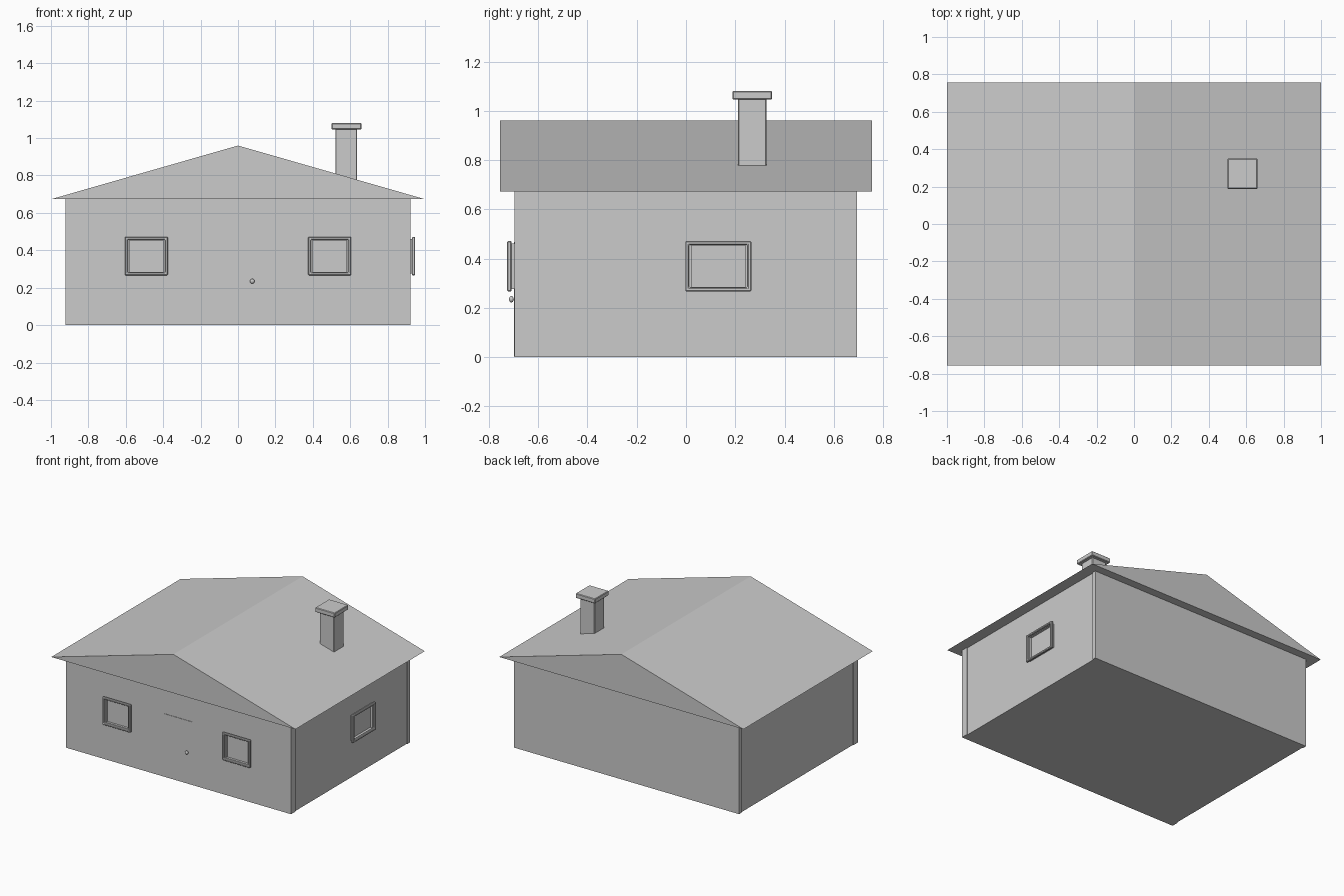
import bpy, bmesh
from math import pi
from mathutils import Matrix

if "Cube" in bpy.data.objects:
    bpy.data.objects.remove(bpy.data.objects["Cube"])


def finish(name, bm, bevel=0.0):
    bmesh.ops.recalc_face_normals(bm, faces=bm.faces)
    me = bpy.data.meshes.new(name)
    bm.to_mesh(me)
    bm.free()
    ob = bpy.data.objects.new(name, me)
    bpy.context.collection.objects.link(ob)
    if bevel:
        mod = ob.modifiers.new("bevel", 'BEVEL')
        mod.width, mod.segments = bevel, 1
    return ob


def box(name, x0, x1, y0, y1, z0, z1, bevel=0.0):
    bm = bmesh.new()
    bmesh.ops.create_cube(bm, size=1)
    for v in bm.verts:
        v.co = ((x0 + x1) / 2 + v.co.x * (x1 - x0),
                (y0 + y1) / 2 + v.co.y * (y1 - y0),
                (z0 + z1) / 2 + v.co.z * (z1 - z0))
    return finish(name, bm, bevel)


def prism(name, profile, y0, y1, bevel=0.0):
    """Extrude an x/z profile along y."""
    bm = bmesh.new()
    face = bm.faces.new([bm.verts.new((x, y0, z)) for x, z in profile])
    ext = bmesh.ops.extrude_face_region(bm, geom=[face])
    for v in ext["geom"]:
        if isinstance(v, bmesh.types.BMVert):
            v.co.y = y1
    return finish(name, bm, bevel)


def ring(name, hw, hh, tx, tz, y0, y1, bevel=0.0):
    """Rectangular frame facing -y, centred on the origin in x and z."""
    bm = bmesh.new()
    corners = [(-1, -1), (1, -1), (1, 1), (-1, 1)]
    loops = [[bm.verts.new((sx * w, y, sz * h)) for sx, sz in corners]
             for w, h, y in ((hw, hh, y0), (hw - tx, hh - tz, y0),
                             (hw - tx, hh - tz, y1), (hw, hh, y1))]
    for a in range(4):
        p, q = loops[a], loops[(a + 1) % 4]
        for i in range(4):
            j = (i + 1) % 4
            bm.faces.new((p[i], p[j], q[j], q[i]))
    return finish(name, bm, bevel)


def window(name, hw, matrix):
    parts = [ring(name + "_frame", hw, 0.103, 0.016, 0.016, -0.027, -0.010, 0.004),
             ring(name + "_sash", hw - 0.01, 0.092, 0.015, 0.008, -0.014, 0.005)]
    for ob in parts:
        ob.data.transform(matrix)


# walls: front and back slabs stand slightly proud of the side walls
box("side_walls", -0.916, 0.916, -0.66, 0.68, 0, 0.674)
box("front_wall", -0.922, 0.922, -0.696, -0.645, 0, 0.674)
box("back_wall", -0.922, 0.922, 0.666, 0.695, 0, 0.674)

# solid gable roof
prism("roof", [(-1, 0.673), (1, 0.673), (0, 0.96)], -0.756, 0.756)

# chimney
box("chimney_stack", 0.521, 0.637, 0.212, 0.326, 0.70, 1.05, 0.003)
box("chimney_cap", 0.50, 0.66, 0.188, 0.35, 1.046, 1.08, 0.004)

# door and knob
box("door", -0.116, 0.116, -0.699, -0.67, 0.003, 0.468)
bm = bmesh.new()
bmesh.ops.create_uvsphere(bm, u_segments=16, v_segments=8, radius=0.013)
bm.transform(Matrix.Translation((0.076, -0.709, 0.235)) @ Matrix.Diagonal((1, 0.75, 1, 1)))
for f in bm.faces:
    f.smooth = True
finish("door_knob", bm)

# windows
for side, x in (("left", -0.49), ("right", 0.49)):
    window("front_window_" + side, 0.115, Matrix.Translation((x, -0.699, 0.369)))
window("side_window", 0.134,
       Matrix.Translation((0.92, 0.131, 0.369)) @ Matrix.Rotation(pi / 2, 4, 'Z'))
